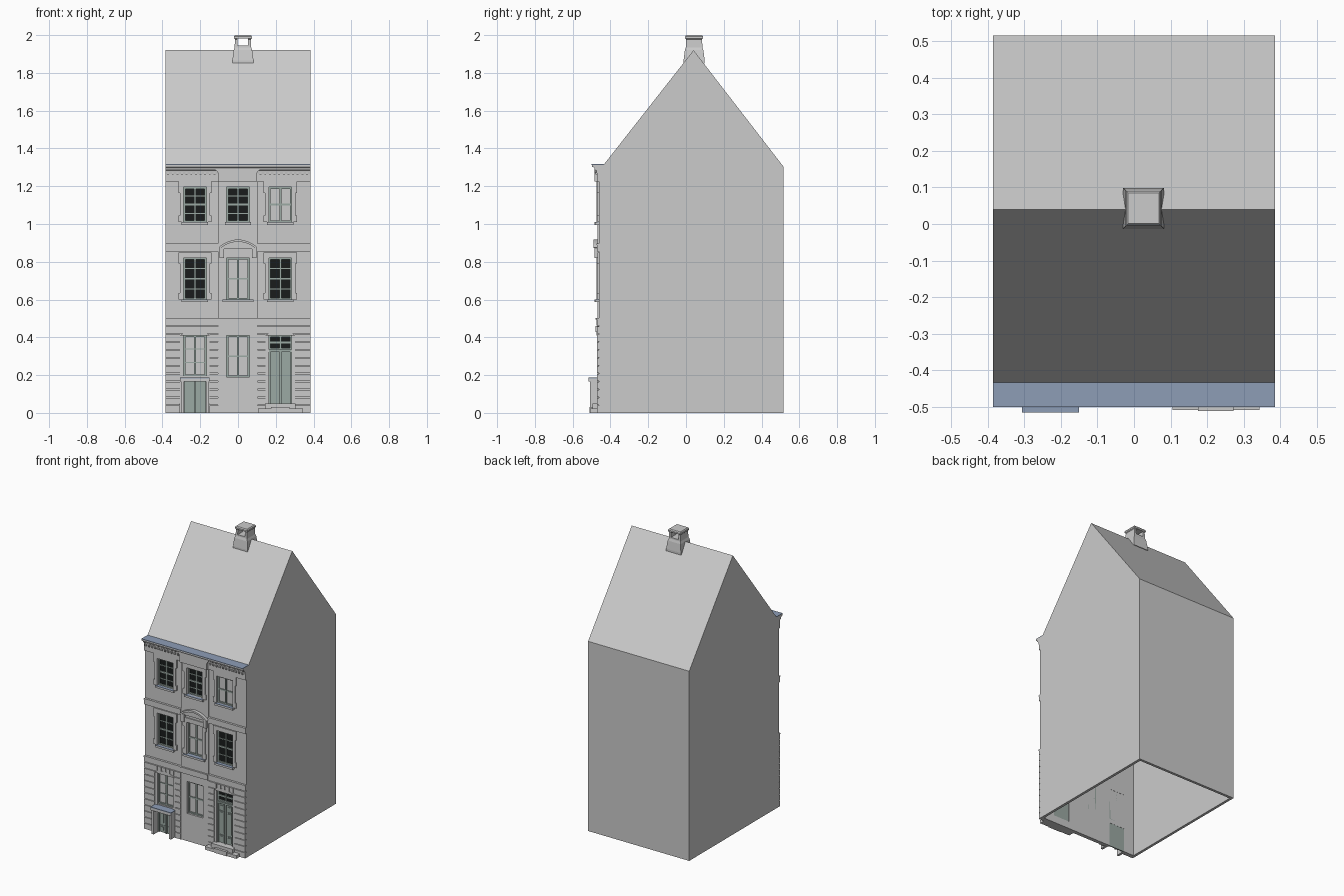
import bpy, bmesh, math

if "Cube" in bpy.data.objects:
    bpy.data.objects.remove(bpy.data.objects["Cube"])

def mat(name, r, g, b):
    m = bpy.data.materials.new(name)
    m.diffuse_color = (r, g, b, 1)
    m.use_nodes = True
    m.node_tree.nodes["Principled BSDF"].inputs["Base Color"].default_value = m.diffuse_color
    return m

STONE = mat("pale_stone", 0.72, 0.75, 0.73)
LEAD = mat("lead", 0.27, 0.34, 0.47)
GLASS = mat("dark_glass", 0.01, 0.012, 0.012)
BLIND = mat("pale_glass", 0.55, 0.58, 0.56)
PAINT = mat("green_paint", 0.33, 0.40, 0.37)

def finish(name, bm, m=None):
    bmesh.ops.recalc_face_normals(bm, faces=bm.faces)
    me = bpy.data.meshes.new(name)
    bm.to_mesh(me)
    bm.free()
    ob = bpy.data.objects.new(name, me)
    bpy.context.collection.objects.link(ob)
    if m:
        me.materials.append(m)
    return ob

def boxes(name, items, m=None):
    """One object from boxes given as (x0, x1, y0, y1, z0, z1)."""
    bm = bmesh.new()
    for x0, x1, y0, y1, z0, z1 in items:
        vs = bmesh.ops.create_cube(bm, size=1)["verts"]
        for v in vs:
            v.co = (x0 + (v.co.x + .5) * (x1 - x0), y0 + (v.co.y + .5) * (y1 - y0),
                    z0 + (v.co.z + .5) * (z1 - z0))
    return finish(name, bm, m)

def prism(name, pts, a, b, m=None, axis="x", caps=True):
    """Extrude a profile: (y, z) along x, or (x, z) along y."""
    bm = bmesh.new()
    at = (lambda p, t: (t, p[0], p[1])) if axis == "x" else (lambda p, t: (p[0], t, p[1]))
    lo, hi = [[bm.verts.new(at(p, t)) for p in pts] for t in (a, b)]
    n = len(pts)
    for i in range(n):
        bm.faces.new((lo[i], lo[(i + 1) % n], hi[(i + 1) % n], hi[i]))
    if caps:
        bm.faces.new(lo)
        bm.faces.new(hi)
    return finish(name, bm, m)

def arc(cx, w, z, rise, n=12):
    """Shallow arch points from left to right."""
    return [(cx - w + 2 * w * i / n, z + rise * math.sin(math.pi * i / n) ** .8
             if 0 < i < n else z) for i in range(n + 1)]

def apply_cut(ob, cutter):
    md = ob.modifiers.new("cut", "BOOLEAN")
    md.object = cutter
    md.solver = "EXACT"
    bpy.context.view_layer.objects.active = ob
    for mod in list(ob.modifiers):
        bpy.ops.object.modifier_apply(modifier=mod.name)
    bpy.data.objects.remove(cutter)

W, F = 0.385, -0.46
L, C, R = -0.228, 0.0, 0.224      # bay centres
H = 0.06                          # half opening width

# window openings: name, centre, bottom, top, glass, rows
WINDOWS = [("top_left", L, 1.01, 1.195, GLASS, 4), ("top_middle", C, 1.01, 1.195, GLASS, 4),
           ("top_right", R, 1.01, 1.195, BLIND, 2), ("first_left", L, .60, .82, GLASS, 4),
           ("first_middle", C, .60, .82, BLIND, 2), ("first_right", R, .60, .82, GLASS, 4),
           ("ground_left", L, .195, .41, BLIND, 3), ("ground_middle", C, .19, .41, BLIND, 2)]

# hollow house shell, open at the bottom
shell = prism("house_shell", [(F, 0), (F, 1.283), (.04, 1.92), (.515, 1.305), (.515, 0)], -W, W)
bm = bmesh.new()
bm.from_mesh(shell.data)
bmesh.ops.delete(bm, geom=[f for f in bm.faces if f.calc_center_median().z < .001], context="FACES")
bm.to_mesh(shell.data)
bm.free()
sol = shell.modifiers.new("thickness", "SOLIDIFY")
sol.thickness, sol.offset, sol.use_even_offset = .018, -1, True
holes = [(x - H, x + H, -.55, -.40, a, b) for _, x, a, b, _, _ in WINDOWS]
holes += [(L - H, L + H, -.55, -.40, -.05, .165), (R - H, R + H, -.55, -.40, .05, .41)]

# projecting middle bay
bay = boxes("middle_bay", [(-.107, .102, -.468, F, 0, 1.26)])
apply_cut(bay, boxes("bay_cutter", holes))
apply_cut(shell, boxes("wall_cutter", holes))

# sash windows
def sash(name, x, a, b, glass, rows):
    boxes(name + "_glass", [(x - H, x + H, -.447, -.443, a, b)], glass)
    t, y0, y1 = .009, -.455, -.443
    fr = [(x - H, x - H + t, y0, y1, a, b), (x + H - t, x + H, y0, y1, a, b),
          (x - H + t, x + H - t, y0, y1, a, a + t), (x - H + t, x + H - t, y0, y1, b - t, b),
          (x - .005, x + .005, y0, y1, a + t, b - t)]
    for i in range(1, rows):
        z, k = a + (b - a) * i / rows, .005 if 2 * i == rows else .0025
        fr += [(x - H + t, x + H - t, y0 + .003, y1, z - k, z + k)]
    boxes(name + "_sash", fr, PAINT)

for w in WINDOWS:
    sash(w[0] + "_window", *w[1:])

# eared stone surrounds and sills on the upper floors
for name, x, a, b, _, _ in WINDOWS[:6]:
    y = -.475 if x == C else -.468
    s = [(x - .088, x + .088, y, F, b, b + .03)]
    for d in (-1, 1):
        def side(i, o, z0, z1):
            return (min(x + d * i, x + d * o), max(x + d * i, x + d * o), y, F, z0, z1)
        s += [side(H, .08, a, b), side(.08, .088, b - .03, b), side(.08, .088, a, a + .035)]
    boxes(name + "_surround", s, STONE)
    wide = .082 if name == "first_middle" else .07
    boxes(name + "_sill", [(x - wide, x + wide, y - .01, -.445, a - .014, a - .002)], STONE)
    boxes(name + "_sill_lead", [(x - wide, x + wide, y - .01, -.445, a - .002, a)], LEAD)

# segmental pediment over the central window
prism("pediment_panel", arc(C, .095, .868, .04), -.478, F, STONE, "y")
prism("pediment_hood", arc(C, .103, .876, .042) + arc(C, .09, .872, .034)[::-1],
      -.49, F, STONE, "y")
boxes("pediment_brackets", [(s * .085 - .012, s * .085 + .012, -.484, F, .82, .874) for s in (-1, 1)], STONE)

# horizontal stone bands and frieze
for name, z0, z1 in (("ground_band", .462, .503), ("first_band", .855, .897), ("frieze", 1.225, 1.29)):
    b = [(-W, -.107, -.47, F, z0, z1), (.102, W, -.47, F, z0, z1)]
    if name != "first_band":
        b += [(-.107, .102, -.475, F, z0, z1)]
    b += [(x0, x1, y - .005, F, z1 - .008, z1) for x0, x1, _, y, _, z1 in
          [(p[0], p[1], 0, p[2], 0, p[5]) for p in b]]
    boxes(name, b, STONE)

# top cornice with lead covering and dentils
prof = [(-.435, 1.313), (-.498, 1.313), (-.498, 1.303), (-.487, 1.299), (-.482, 1.287),
        (-.474, 1.282), (-.472, 1.265), (-.455, 1.265)]
prism("cornice", prof, -W, W, STONE)
boxes("cornice_lead", [(-W, W, -.50, -.433, 1.313, 1.317)], LEAD)
prism("cornice_break", [(-.105, 1.225), (.10, 1.225), (.10, 1.27), (.113, 1.287), (.135, 1.31),
                        (-.14, 1.31), (-.118, 1.287), (-.105, 1.27)], -.484, F, STONE, "y")
boxes("dentils", [(-.375 + i * .0245, -.365 + i * .0245, -.48, F, 1.262, 1.275) for i in range(31)], STONE)

# rusticated ground floor in the side bays
rust, n = [], 11
step = .462 / n
for x0, x1, c, cut in ((-W, -.107, L, .42), (.102, W, R, .42)):
    for i in range(n):
        z0, z1 = i * step, (i + 1) * step - .004
        if z0 < cut - .01:
            rust += [(x0, c - .078, -.472, F, z0, z1), (c + .078, x1, -.472, F, z0, z1)]
        else:
            rust += [(x0, x1, -.472, F, z0, z1)]
boxes("rustication", rust, STONE)
for name, c in (("window_arch", L), ("door_arch", R)):
    prism(name, arc(c, .078, .412, .022) + [(c + .078, .41), (c - .078, .41)], -.474, F, None, "y")
    boxes(name + "_jambs", [(c + s * .069 - .009, c + s * .069 + .009, -.466, F, .05, .41)
                            for s in (-1, 1)])
    boxes(name + "_keystones", [(c + k * .032 - .009, c + k * .032 + .009, -.478, F,
                                 .434 - .003 * abs(k), .46) for k in (-2, -1, 0, 1, 2)], STONE)

# panelled double doors
def doors(name, x, a, b, splits):
    boxes(name + "_leaf", [(x - H, x + H, -.45, -.443, a, b)], PAINT)
    p = [(x - H, x - H + .008, -.458, -.443, a, b), (x + H - .008, x + H, -.458, -.443, a, b),
         (x - .005, x + .005, -.458, -.443, a, b)]
    for d in (-1, 1):
        cx = x + d * .0285
        for s0, s1 in splits:
            z0, z1 = a + s0 * (b - a), a + s1 * (b - a)
            p += [(cx - .017, cx + .017, -.454, -.449, z0, z1),
                  (cx - .010, cx + .010, -.458, -.453, z0 + .008, z1 - .008)]
    boxes(name + "_panels", p, PAINT)

doors("front_door", R, .05, .325, [(.04, .2), (.25, .8), (.84, .97)])
boxes("transom_bar", [(R - H, R + H, -.464, -.443, .323, .335)], PAINT)
sash("transom_window", R, .335, .41, GLASS, 2)
doors("cellar_door", L, 0, .165, [(.06, .3), (.36, .92)])

# cellar porch
boxes("porch_posts", [(L + s * .066 - .008, L + s * .066 + .008, -.508, F, 0, .168) for s in (-1, 1)], STONE)
boxes("porch_slab", [(L - .078, L + .078, -.515, -.445, .165, .182)], STONE)
boxes("porch_lead", [(L - .078, L + .078, -.515, -.445, .182, .187)], LEAD)

# front steps
boxes("front_steps", [(.105, .343, -.508, F, 0, .022), (.175, .272, -.512, F, 0, .03),
                      (.142, .305, -.495, -.443, .022, .05)])

# chimney: tapered stack with an open flue running front to back
bm = bmesh.new()
rings = []
for h, z in ((.056, 1.85), (.056, 1.865), (.049, 1.92), (.044, 1.935), (.042, 1.978),
             (.047, 1.983), (.047, 1.993), (.042, 2.0)):
    rings.append([bm.verts.new((.026 + sx * h, .043 + sy * h, z))
                  for sx, sy in ((-1, -1), (1, -1), (1, 1), (-1, 1))])
for r0, r1 in zip(rings, rings[1:]):
    for i in range(4):
        bm.faces.new((r0[i], r0[(i + 1) % 4], r1[(i + 1) % 4], r1[i]))
bm.faces.new(rings[0])
bm.faces.new(rings[-1])
chimney = finish("chimney", bm)
apply_cut(chimney, boxes("flue_cutter", [(-.002, .054, -.2, .3, 1.945, 1.982)]))
